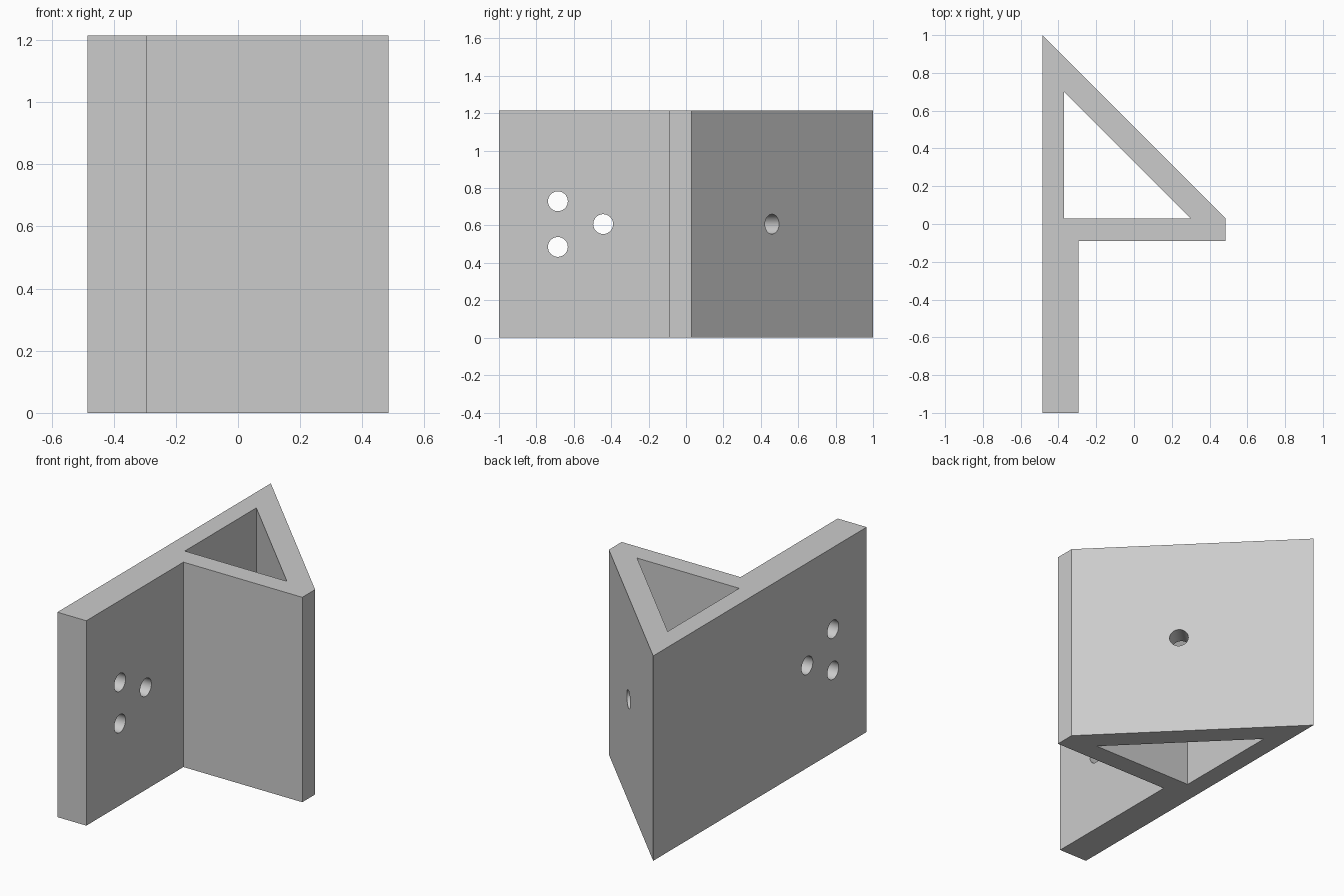
import bpy
import bmesh
from math import radians
from mathutils import Vector

if "Cube" in bpy.data.objects:
    bpy.data.objects.remove(bpy.data.objects["Cube"], do_unlink=True)

HEIGHT = 1.215
MID = HEIGHT / 2
HOLE_RADIUS = 0.053

grey = bpy.data.materials.new("plain grey")
grey.use_nodes = True
colour = (0.6, 0.6, 0.6, 1)
grey.diffuse_color = colour
grey.node_tree.nodes["Principled BSDF"].inputs["Base Color"].default_value = colour


def add_object(name, bm):
    mesh = bpy.data.meshes.new(name)
    bmesh.ops.recalc_face_normals(bm, faces=bm.faces)
    bm.to_mesh(mesh)
    bm.free()
    mesh.materials.append(grey)
    obj = bpy.data.objects.new(name, mesh)
    bpy.context.collection.objects.link(obj)
    return obj


def prism(name, outline, bottom, top):
    bm = bmesh.new()
    face = bm.faces.new([bm.verts.new((x, y, bottom)) for x, y in outline])
    grown = bmesh.ops.extrude_face_region(bm, geom=[face])
    verts = [v for v in grown["geom"] if isinstance(v, bmesh.types.BMVert)]
    bmesh.ops.translate(bm, verts=verts, vec=(0, 0, top - bottom))
    return add_object(name, bm)


def drill(name, centre, direction, length):
    bm = bmesh.new()
    bmesh.ops.create_cone(bm, cap_ends=True, segments=48, radius1=HOLE_RADIUS,
                          radius2=HOLE_RADIUS, depth=length)
    obj = add_object(name, bm)
    obj.location = centre
    obj.rotation_euler = Vector(direction).to_track_quat("Z", "Y").to_euler()
    return obj


# Bracket body: long back plate, front flange and diagonal brace in one profile
bracket = prism("bracket", [(-0.485, -1), (-0.295, -1), (-0.295, -0.09),
                            (0.485, -0.09), (0.485, 0.03), (-0.485, 1)], 0, HEIGHT)

# Triangular opening through the brace
cutters = [prism("brace_opening_cutter",
                 [(-0.37, 0.03), (0.3, 0.03), (-0.37, 0.7)], -0.1, HEIGHT + 0.1)]

# Three mounting holes in the plate
for y, z in [(-0.685, MID + 0.122), (-0.685, MID - 0.122), (-0.443, MID)]:
    cutters.append(drill("mounting_hole_cutter", (-0.39, y, z), (1, 0, 0), 0.4))

# One hole square to the diagonal wall
cutters.append(drill("brace_hole_cutter", (0.055, 0.46, MID), (1, 1, 0), 0.4))

for cutter in cutters:
    cutter.hide_render = True
    cutter.hide_set(True)
    cut = bracket.modifiers.new(cutter.name, "BOOLEAN")
    cut.operation = "DIFFERENCE"
    cut.solver = "EXACT"
    cut.object = cutter

# Apply the cuts and smooth only the hole walls
bpy.context.view_layer.objects.active = bracket
bracket.select_set(True)
for name in [m.name for m in bracket.modifiers]:
    bpy.ops.object.modifier_apply(modifier=name)
for cutter in cutters:
    bpy.data.objects.remove(cutter, do_unlink=True)
bpy.ops.object.shade_smooth_by_angle(angle=radians(30))
